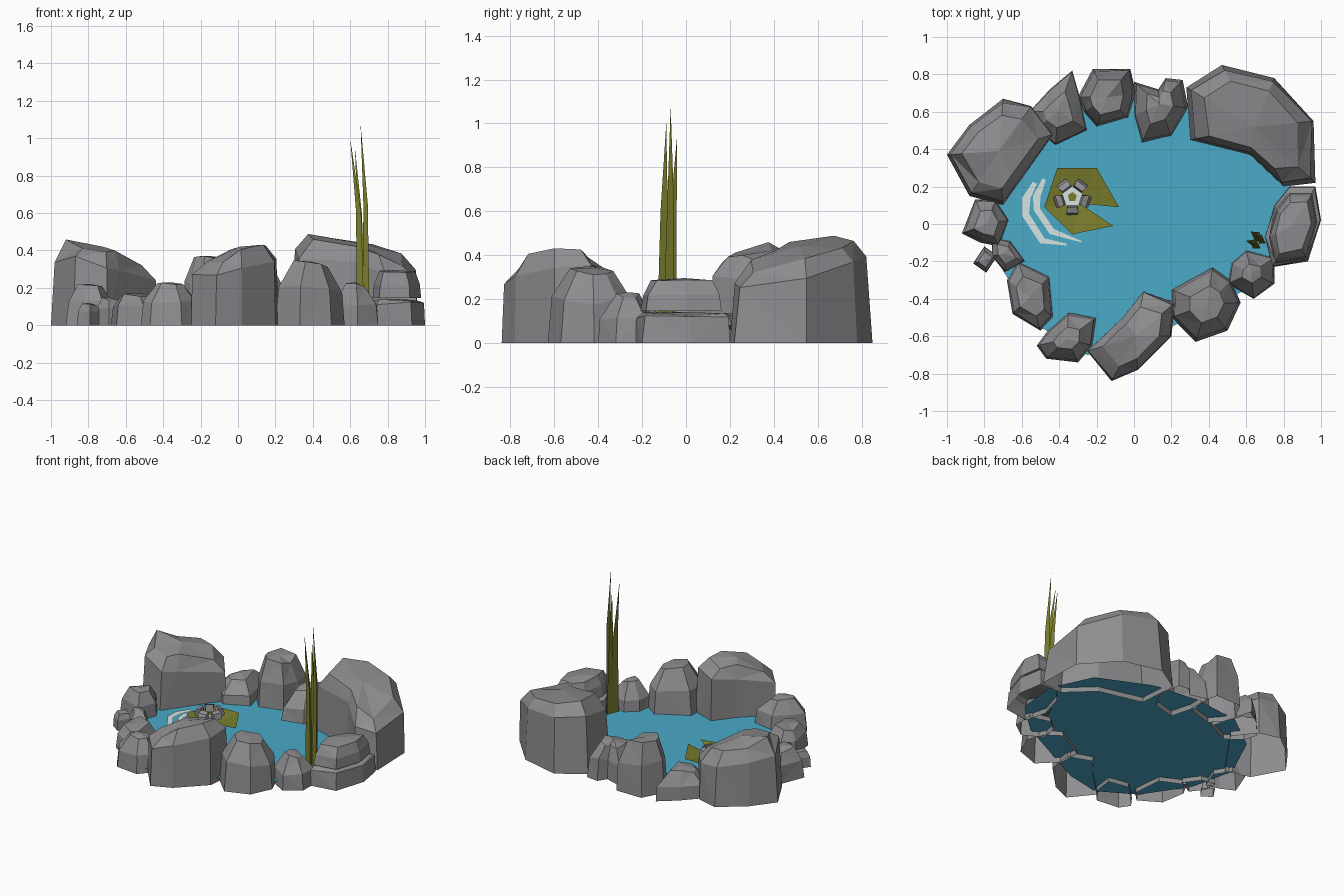
import bpy, bmesh, math, random
from mathutils import Vector

if "Cube" in bpy.data.objects:
    bpy.data.objects.remove(bpy.data.objects["Cube"])

random.seed(4)


def material(name, rgb):
    m = bpy.data.materials.new(name)
    m.diffuse_color = (*rgb, 1)
    m.use_nodes = True
    m.node_tree.nodes["Principled BSDF"].inputs["Base Color"].default_value = m.diffuse_color
    return m


STONE = material("stone grey", (0.27, 0.27, 0.28))
WATER = material("water blue", (0.07, 0.40, 0.58))
LEAF = material("leaf olive", (0.19, 0.20, 0.025))
FOAM = material("ripple white", (0.66, 0.78, 0.76))
PETAL = material("petal grey", (0.30, 0.30, 0.32))


def mesh_object(name, verts, faces, mat, tri=False):
    bm = bmesh.new()
    vs = [bm.verts.new(v) for v in verts]
    for f in faces:
        bm.faces.new([vs[i] for i in f])
    if tri:
        bmesh.ops.triangulate(bm, faces=bm.faces[:])
    bmesh.ops.recalc_face_normals(bm, faces=bm.faces[:])
    me = bpy.data.meshes.new(name)
    bm.to_mesh(me)
    bm.free()
    me.materials.append(mat)
    ob = bpy.data.objects.new(name, me)
    bpy.context.collection.objects.link(ob)
    return ob


def rock(name, outline, h, tilt=(0, 0), shoulder=0.55, mid=0.95, top=0.55, z0=0.0):
    """Faceted stone, open below: outline ring, shoulder ring, tilted crown."""
    n = len(outline)
    cx = sum(p[0] for p in outline) / n
    cy = sum(p[1] for p in outline) / n
    verts = []
    for frac, scale in ((0, 1), (shoulder, mid), (0.95, top)):
        for x, y in outline:
            k = scale * (1 if frac == 0 else random.uniform(0.95, 1.03))
            px, py = cx + (x - cx) * k, cy + (y - cy) * k
            height = h + tilt[0] * (px - cx) + tilt[1] * (py - cy)
            wobble = random.uniform(0.92, 1.05) if frac else 1
            verts.append((px, py, z0 + height * frac * wobble))
    verts.append((cx, cy, z0 + h))
    faces = []
    for r in (0, n):
        for i in range(n):
            j = (i + 1) % n
            faces.append((r + i, r + j, r + n + j, r + n + i))
    faces += [(2 * n + i, 2 * n + (i + 1) % n, 3 * n) for i in range(n)]
    return mesh_object(name, verts, faces, STONE, tri=True)


# Ring of stones, starting at the back left and going clockwise from above
rock("stone_back_left", [(-1, .37), (-.88, .53), (-.7, .67), (-.55, .63), (-.43, .48),
     (-.63, .2), (-.7, .1), (-.88, .15)], .42, (-.25, -.1), .74, .96, .7)
rock("stone_back_a", [(-.56, .6), (-.45, .72), (-.33, .82), (-.29, .68), (-.25, .5),
     (-.42, .42), (-.53, .5)], .2, (.1, 0), .5, .95, .5)
rock("stone_back_b", [(-.3, .68), (-.22, .83), (-.02, .83), (.01, .7), (-.03, .57),
     (-.2, .52), (-.27, .6)], .37, (-.1, 0), .6, .93, .6)
rock("stone_back_c", [(.0, .76), (.13, .72), (.17, .78), (.26, .77), (.29, .62), (.2, .47),
     (.04, .43), (0, .58)], .26, (.1, .1), .55, .92, .5)
rock("stone_back_right", [(.28, .73), (.47, .85), (.75, .78), (.96, .55), (.97, .22),
     (.8, .2), (.62, .37), (.3, .45)], .44, (-.2, .15), .78, .96, .72)
right = [(.83, .2), (.97, .2), (1, .02), (.93, -.2), (.74, -.23), (.7, -.07), (.75, .1)]
rock("stone_right_lower", right, .14, (0, 0), .85, .96, .85)
rock("stone_right_upper", [(.85 + (x - .85) * .86, y * .86 - .01) for x, y in right],
     .15, (0, 0), .5, .93, .75, z0=.145)
rock("stone_front_right_small", [(.6, -.14), (.75, -.18), (.75, -.32), (.64, -.4),
     (.5, -.32), (.52, -.21)], .23, (0, 0), .5, .93, .4)
rock("stone_front_right", [(.2, -.35), (.42, -.23), (.52, -.3), (.57, -.42), (.5, -.57),
     (.33, -.63), (.2, -.5)], .34, (-.15, 0), .6, .92, .5)
rock("stone_front", [(-.25, -.68), (-.12, -.84), (.02, -.78), (.2, -.6), (.22, -.42),
     (.05, -.36), (-.06, -.5)], .42, (.25, .1), .78, .97, .68)
rock("stone_front_left_small", [(-.52, -.65), (-.47, -.72), (-.3, -.74), (-.22, -.65),
     (-.2, -.5), (-.35, -.47), (-.46, -.57)], .23, (0, 0), .55, .9, .45)
rock("stone_front_left", [(-.68, -.3), (-.62, -.2), (-.45, -.28), (-.43, -.5),
     (-.5, -.57), (-.65, -.48)], .17, (0, 0), .6, .92, .6)
rock("stone_left_gap", [(-.76, -.07), (-.66, -.09), (-.58, -.2), (-.69, -.26),
     (-.76, -.17)], .15, (0, 0), .6, .92, .55)
rock("stone_left_tiny", [(-.86, -.21), (-.8, -.12), (-.73, -.17), (-.79, -.26)],
     .12, (0, 0), .6, .95, .6)
rock("stone_left", [(-.92, -.05), (-.85, .13), (-.74, .13), (-.67, .02), (-.72, -.12),
     (-.82, -.1)], .22, (0, 0), .6, .93, .55)

# Water sheet, tucked under the stones
WZ = .035
pond = [(-.78, .08), (-.62, .42), (-.35, .62), (0, .66), (.35, .62), (.72, .45), (.86, .15),
        (.82, -.15), (.6, -.35), (.3, -.5), (0, -.65), (-.25, -.7), (-.5, -.55), (-.7, -.25)]
mesh_object("water", [(x, y, WZ) for x, y in pond], [range(len(pond))], WATER)


# Ripples: tapered strips following a bent path round the lily pad
def ripple(name, path, widths):
    c = Vector((-.3, .13))
    verts, n = [], len(path)
    for p, w in zip(path, widths):
        p = Vector(p)
        d = (p - c).normalized() * w / 2
        verts += [(*(p + d), WZ + .006), (*(p - d), WZ + .006)]
    mesh_object(name, verts, [(2 * i, 2 * i + 1, 2 * i + 3, 2 * i + 2)
                              for i in range(n - 1)], FOAM)


ripple("ripple_outer", [(-.53, .22), (-.575, .14), (-.58, .05), (-.49, -.09), (-.36, -.11)],
       (.025, .045, .04, .035, .01))
ripple("ripple_inner", [(-.48, .24), (-.52, .15), (-.52, .08), (-.44, -.04), (-.28, -.095)],
       (.02, .04, .035, .035, .008))

# Lily pad: shallow folded leaf with a notch facing right
rim = [(-.08, .09), (-.2, .3), (-.41, .3), (-.48, .09), (-.33, -.055), (-.11, -.01)]
verts = [(-.29, .11, .045)] + [(x, y, .075) for x, y in rim]
mesh_object("lily_pad", verts, [(0, i, i + 1) for i in range(1, 6)], LEAF)

# Lily flower: five cupped petals, white bowl, olive heart
FX, FY = -.33, .145


def pentagon(name, r, z, mat):
    vs = [(FX + r * math.cos(a), FY + r * math.sin(a), z)
          for a in (math.radians(90 + 72 * i) for i in range(5))]
    mesh_object(name, vs, [range(5)], mat)


for i in range(5):
    a = math.radians(54 + 72 * i)
    out, side = Vector((math.cos(a), math.sin(a))), Vector((-math.sin(a), math.cos(a)))
    vs = []
    for r, w, z in ((.03, .02, .055), (.098, .028, .085), (.085, .034, .125), (.055, .026, .135),
                    (.045, .028, .085)):
        for s in (-1, 1):
            p = Vector((FX, FY)) + out * r + side * w * s
            vs.append((p.x, p.y, z))
    fs = [(2 * k, 2 * k + 1, (2 * k + 3) % 10, (2 * k + 2) % 10) for k in range(5)]
    fs += [(0, 2, 4, 6, 8), (1, 3, 5, 7, 9)]
    mesh_object(f"lily_petal_{i + 1}", vs, fs, PETAL)
pentagon("lily_bowl", .06, .09, FOAM)
pentagon("lily_heart", .026, .097, LEAF)


# Reeds: three-sided blades, slightly bent, running to a point
def reed(name, base, bend, tip, w):
    vs = []
    for (x, y, z), k in ((base, 1), (bend, .65)):
        for t in (90, 210, 330):
            t = math.radians(t)
            vs.append((x + .7 * w * k * math.cos(t), y + w * k * math.sin(t), z))
    vs.append(tip)
    fs = [(i, (i + 1) % 3, 3 + (i + 1) % 3, 3 + i) for i in range(3)]
    fs += [(3 + i, 3 + (i + 1) % 3, 6) for i in range(3)]
    mesh_object(name, vs, fs, LEAF)


reed("reed_left", (.655, -.115, .03), (.645, -.105, .6), (.6, -.09, 1.0), .034)
reed("reed_middle", (.67, -.075, .03), (.65, -.062, .6), (.625, -.04, .95), .03)
reed("reed_right", (.685, -.09, .03), (.682, -.075, .65), (.655, -.07, 1.08), .03)
